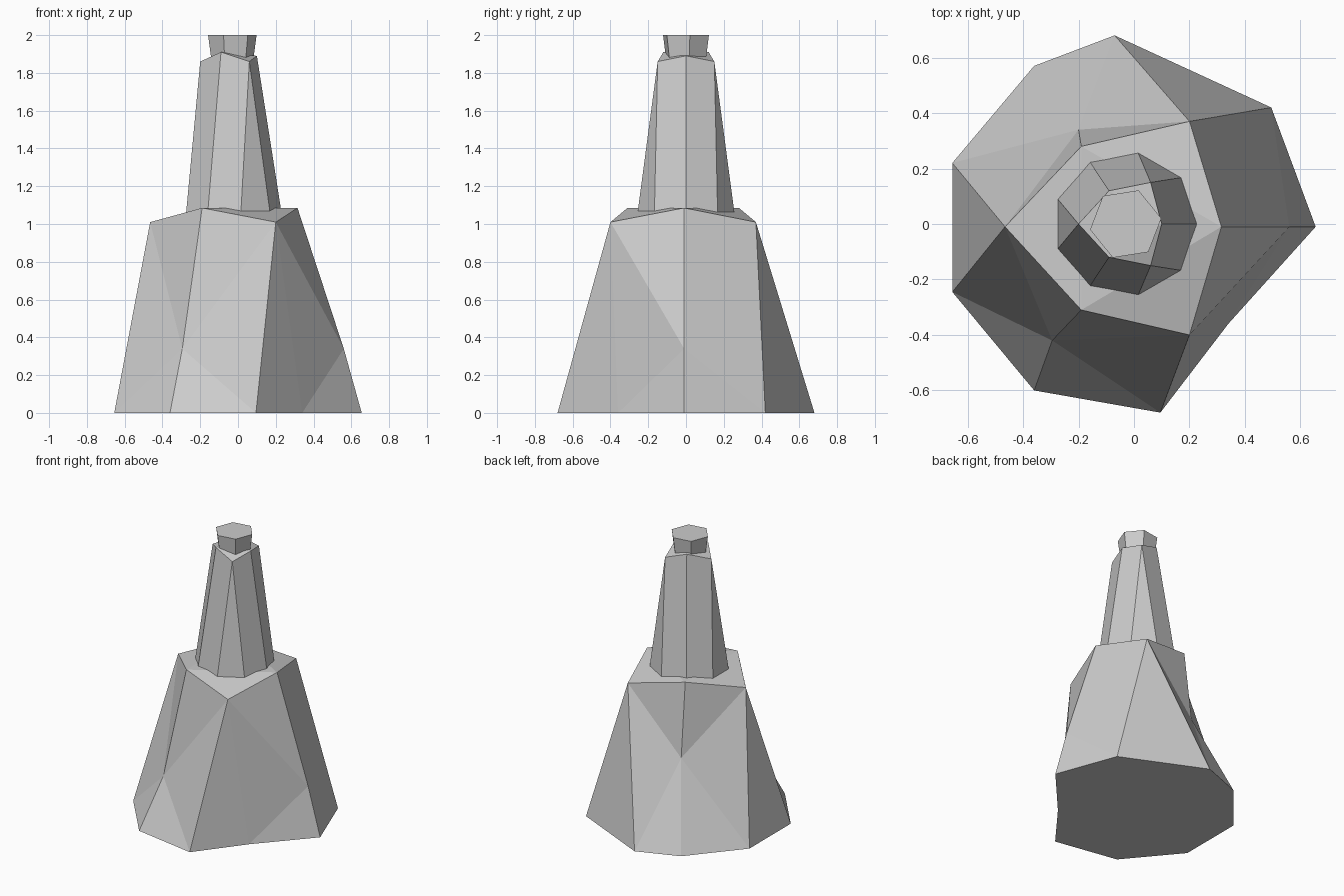
import bpy, bmesh
from math import cos, sin, radians

cube = bpy.data.objects.get("Cube")
if cube:
    bpy.data.objects.remove(cube, do_unlink=True)

stone = bpy.data.materials.new("pale_grey_stone")
stone.use_nodes = True
GREY = (0.6, 0.6, 0.6, 1)
stone.diffuse_color = GREY
bsdf = next(n for n in stone.node_tree.nodes if n.type == 'BSDF_PRINCIPLED')
bsdf.inputs["Base Color"].default_value = GREY


def ring(letters, radius, height, turn=0.0, centre_x=-0.03):
    """Named corners of a regular polygon, one per letter."""
    step = 360 / len(letters)
    return {c: (centre_x + radius * cos(radians(turn + i * step)),
                radius * sin(radians(turn + i * step)), height)
            for i, c in enumerate(letters)}


def at_height(height, /, **corners):
    """Named corners that share one height."""
    return {c: (x, y, height) for c, (x, y) in corners.items()}


def build(name, corners, faces):
    """Flat-faced solid; each face is a word spelled from corner letters."""
    bm = bmesh.new()
    vert = {c: bm.verts.new(co) for c, co in corners.items()}
    for word in faces.split():
        bm.faces.new([vert[c] for c in word])
    bmesh.ops.recalc_face_normals(bm, faces=bm.faces)
    mesh = bpy.data.meshes.new(name)
    bm.to_mesh(mesh)
    bm.free()
    mesh.materials.append(stone)
    obj = bpy.data.objects.new(name, mesh)
    bpy.context.collection.objects.link(obj)


# Broad lower rock: zigzag rim, wide foot and three chipped corners
rock = {
    **at_height(1.01, a=(-.465, -.01), c=(.2, .37), e=(.2, -.4)),
    **at_height(1.085, b=(-.19, .28), d=(.315, -.01), f=(-.19, -.31)),
    **at_height(0, k=(-.655, .22), l=(-.36, .57), m=(-.07, .68),
                n=(.495, .42), o=(.655, -.01), p=(.34, -.36),
                q=(.095, -.68), r=(-.36, -.6), s=(-.655, -.245)),
    **at_height(.34, x=(-.295, -.42), y=(.56, -.01)),
    **at_height(.57, z=(-.2, .34)),
}
build("lower_rock", rock,
      "bdf abf bcd def "                      # rim
      "aks azk abz bcz cmz mlz zlk cnm "      # left and back
      "cdyn yon edy eyp ypo epq "             # right and front right
      "exq efx xrq axf asx srx "              # front and front left
      "klmnopqrs")                            # underside

# Tall tapering column: nine sides narrowing to a six-cornered zigzag rim
column = {
    **ring("klmnopqrs", .26, 1.062),
    **at_height(1.86, a=(-.2, 0), c=(.06, .15), e=(.06, -.15)),
    **at_height(1.91, b=(-.09, .12), f=(-.09, -.12)),
    **at_height(1.89, d=(.1, 0)),
}
build("column", column,
      "bdf abf bcd def "                               # rim
      "klcd lmc mnbc noab opa pqfa qref rse skde "     # sides
      "klmnopqrs")                                     # underside

# Small six-sided block on the tip
tip = {**ring("abcdef", .113, 1.875, turn=9),
       **ring("uvwxyz", .13, 2.0, turn=9)}
build("tip_block", tip, "abcdef uvwxyz abvu bcwv cdxw deyx efzy fauz")
